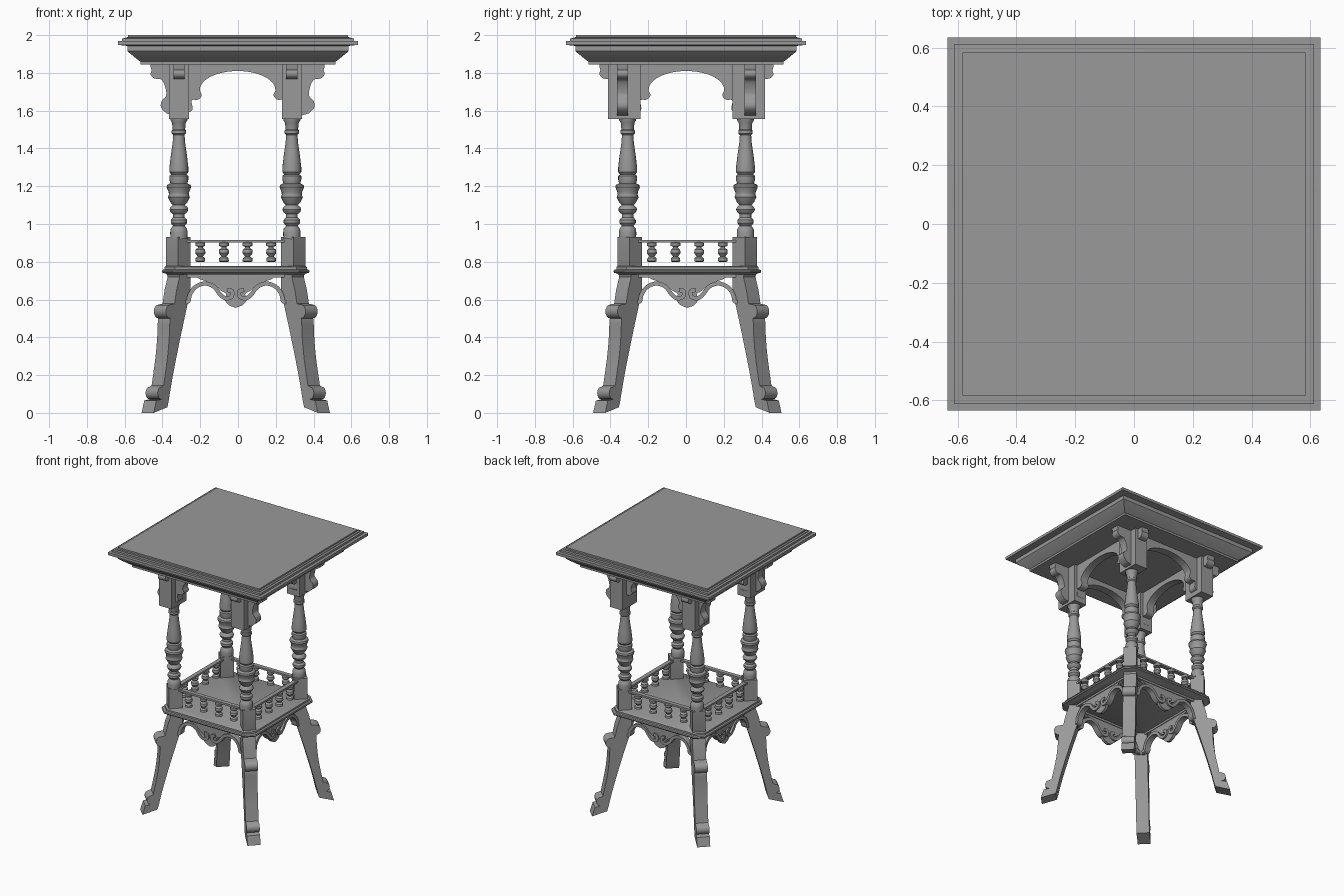
import bpy, bmesh
from math import pi, sin, cos, radians
from mathutils import Matrix, Vector

if "Cube" in bpy.data.objects:
    bpy.data.objects.remove(bpy.data.objects["Cube"])

CX, CY = -0.012, 0.007          # centre of the base assembly
WOOD = bpy.data.materials.new("dark_grey_wood")
WOOD.diffuse_color = (.32, .32, .32, 1)
WOOD.use_nodes = True
WOOD.node_tree.nodes["Principled BSDF"].inputs["Base Color"].default_value = WOOD.diffuse_color


def finish(bm, name, mat=Matrix(), angle=35):
    bmesh.ops.recalc_face_normals(bm, faces=bm.faces)
    me = bpy.data.meshes.new(name)
    bm.to_mesh(me)
    bm.free()
    me.transform(mat)
    me.materials.append(WOOD)
    ob = bpy.data.objects.new(name, me)
    bpy.context.collection.objects.link(ob)
    bpy.ops.object.select_all(action='DESELECT')
    ob.select_set(True)
    bpy.context.view_layer.objects.active = ob
    bpy.ops.object.shade_smooth_by_angle(angle=radians(angle))
    return ob


def loft(rings, name, mat=Matrix()):
    """Skin closed rings of equal length and cap both ends."""
    bm = bmesh.new()
    vs = [[bm.verts.new(p) for p in r] for r in rings]
    n = len(vs[0])
    for a, b in zip(vs, vs[1:]):
        for i in range(n):
            j = (i + 1) % n
            bm.faces.new((a[i], a[j], b[j], b[i]))
    caps = [bm.faces.new(vs[0]), bm.faces.new(vs[-1])]
    bmesh.ops.recalc_face_normals(bm, faces=bm.faces)
    if n > 4:
        bmesh.ops.triangulate(bm, faces=caps)
    return finish(bm, name, mat)


def lathe(profile, x, y, name, n=20):
    return loft([[(x + r * cos(2 * pi * i / n), y + r * sin(2 * pi * i / n), z) for i in range(n)]
                 for r, z in profile], name)


def prism(profile, thick, name, mat):
    """Extrude a profile in the local x-z plane along local y."""
    return loft([[(u, v, z) for u, z in profile] for v in (-thick / 2, thick / 2)], name, mat)


def box(x0, x1, y0, y1, z0, z1, name, mat=Matrix()):
    return loft([[(x0, y0, z), (x1, y0, z), (x1, y1, z), (x0, y1, z)] for z in (z0, z1)], name, mat)


def smooth(pts, k=4):
    """Catmull-Rom smoothing of an open path."""
    p = [Vector(q) for q in pts]
    p = [p[0]] + p + [p[-1]]
    out = []
    for a, b, c, d in zip(p, p[1:], p[2:], p[3:]):
        for i in range(k):
            t = i / k
            out.append(0.5 * (2 * b + (c - a) * t + (2 * a - 5 * b + 4 * c - d) * t * t
                              + (3 * b - a - 3 * c + d) * t ** 3))
    return [tuple(q) for q in out] + [tuple(p[-1])]


def mirrored(half):
    return half + [(-u, z) for u, z in reversed(half) if abs(u) > 1e-6]


def band(path, w):
    """Outline of a ribbon of width w along a smoothed path."""
    p = [Vector(q) for q in smooth(path)]
    left, right = [], []
    for i, q in enumerate(p):
        t = (p[min(i + 1, len(p) - 1)] - p[max(i - 1, 0)]).normalized()
        nrm = Vector((-t.y, t.x)) * w / 2
        left.append(tuple(q + nrm))
        right.append(tuple(q - nrm))
    return left + right[::-1]


def place(angle, x=CX, y=CY):
    return Matrix.Translation((x, y, 0)) @ Matrix.Rotation(angle, 4, 'Z')


# Moulded square top with a stepped edge
top = [(.516, 1.845), (.516, 1.86), (.525, 1.865), (.58, 1.91), (.585, 1.915), (.585, 1.943), (.634, 1.948),
       (.634, 1.968), (.613, 1.969), (.613, 1.983), (.596, 1.984), (.596, 1.988), (.583, 1.989), (.583, 2.0)]
loft([[(-h, -h, z), (h, -h, z), (h, h, z), (-h, h, z)] for h, z in top], "table_top")

# Arched aprons with scrolled bracket ends
outer = smooth([(-.455, 1.815), (-.46, 1.79), (-.44, 1.77), (-.405, 1.765), (-.385, 1.73), (-.378, 1.68),
                (-.403, 1.65), (-.405, 1.615), (-.375, 1.585)], 3)
lobes = smooth([(-.25, 1.595), (-.238, 1.61), (-.243, 1.655), (-.21, 1.658), (-.19, 1.68), (-.2, 1.705)], 3)
arch = [(-.2 * cos(a), 1.71 + .1 * sin(a)) for a in [i * pi / 24 for i in range(1, 13)]]
apron = mirrored([(-.46, 1.848), (-.46, 1.83)] + outer + [(-.34, 1.575)] + lobes + arch)
for s, side in ((-1, "front"), (1, "back")):
    prism(apron, .06, side + "_apron", place(0, -.002, .002 + s * .338))
for x, side in ((-.312, "left"), (.284, "right")):
    prism(apron, .06, side + "_apron", place(pi / 2, x, .002))

# Turned column, leg and baluster profiles
column = [(.045, 1.57), (.045, 1.55), (.036, 1.535), (.033, 1.50), (.038, 1.495), (.038, 1.48), (.03, 1.472),
          (.033, 1.43), (.043, 1.36), (.05, 1.30), (.05, 1.275), (.04, 1.262), (.05, 1.255), (.05, 1.235),
          (.045, 1.215), (.062, 1.207), (.065, 1.195), (.054, 1.168), (.053, 1.155), (.058, 1.142), (.045, 1.115),
          (.032, 1.10), (.044, 1.09), (.05, 1.077), (.044, 1.063), (.031, 1.052), (.031, 1.035), (.043, 1.022),
          (.043, 1.005), (.031, .99), (.043, .975), (.046, .955), (.045, .92)]
baluster = [(.013, .907), (.026, .9), (.026, .884), (.013, .88), (.013, .874), (.025, .864), (.027, .846),
            (.02, .836), (.013, .828), (.025, .819), (.026, .803), (.02, .8)]
knee = [(.535 + .033 * cos(a), .537 + .036 * sin(a)) for a in [i * pi / 8 - pi / 2 for i in range(9)]]
ankle = [(.60 + .03 * cos(a), .105 + .033 * sin(a)) for a in [i * pi / 8 - pi / 2 for i in range(9)]]
leg = ([(.557, .03), (.66, 0), (.64, .065)] + ankle
       + smooth([(.585, .145), (.572, .21), (.555, .30), (.543, .40), (.538, .495)], 3) + knee
       + [(.503, .578), (.488, .65), (.465, .72), (.478, .76), (.478, .93), (.385, .93), (.385, .65)]
       + smooth([(.395, .61), (.459, .40), (.515, .20), (.548, .06)], 3))
for i, name in enumerate(("back_right", "back_left", "front_left", "front_right")):
    a = pi / 4 + i * pi / 2
    sx, sy = (1 if cos(a) > 0 else -1), (1 if sin(a) > 0 else -1)
    x, y = CX - .002 + .299 * sx, .003 + .312 * sy
    prism(leg, .09, name + "_leg", place(a))
    lathe(column, x, y, name + "_column")
    # square head above the column
    y0, y1 = sorted((.003 + .243 * sy, .003 + .415 * sy))
    box(x - .053, x + .053, y0, y1, 1.557, 1.848, name + "_column_head")

# Lower shelf with clipped corners and stepped edge
def octagon(h, z):
    c = h - .055
    return [(CX + u, CY + v, z) for u, v in ((h, -c), (h, c), (c, h), (-c, h), (-h, c), (-h, -c), (-c, -h), (c, -h))]


loft([octagon(h, z) for h, z in ((.365, .733), (.372, .738), (.388, .742), (.391, .750), (.388, .757),
                                 (.376, .760), (.376, .772), (.370, .777))], "lower_shelf")

# Gallery rails, balusters and fretwork on each side of the shelf
plate = mirrored([(-.21, .74), (-.205, .718)]
                 + smooth([(-.19, .708), (-.15, .694), (-.11, .675), (-.075, .645), (-.05, .63), (-.06, .605),
                           (-.055, .592), (-.035, .57), (0, .556)], 3))
scroll = [(-.275, .585), (-.25, .592), (-.243, .625), (-.215, .665), (-.165, .685), (-.115, .668),
          (-.085, .63), (-.055, .607), (-.022, .615), (-.02, .645), (-.045, .65)]
for i, side in enumerate(("front", "right", "back", "left")):
    m = place(i * pi / 2)
    box(-.26, .26, -.322, -.29, .902, .916, side + "_gallery_rail", m)
    for k in range(4):
        p = m @ Vector((-.1875 + .125 * k, -.306, 0))
        lathe(baluster, p.x, p.y, f"{side}_baluster_{k + 1}", 14)
    f = m @ Matrix.Translation((0, -.306, 0))
    prism(plate, .022, side + "_fret_plate", f)
    box(-.285, .285, -.016, .016, .718, .736, side + "_fret_top_strip", f)
    for s in (1, -1):
        end = "a" if s > 0 else "b"
        prism([(s * u, z) for u, z in band(scroll, .022)], .045, f"{side}_fret_scroll_{end}", f)
        u0, u1 = sorted((s * .285, s * .265))
        box(u0, u1, -.016, .016, .57, .735, f"{side}_fret_upright_{end}", f)
